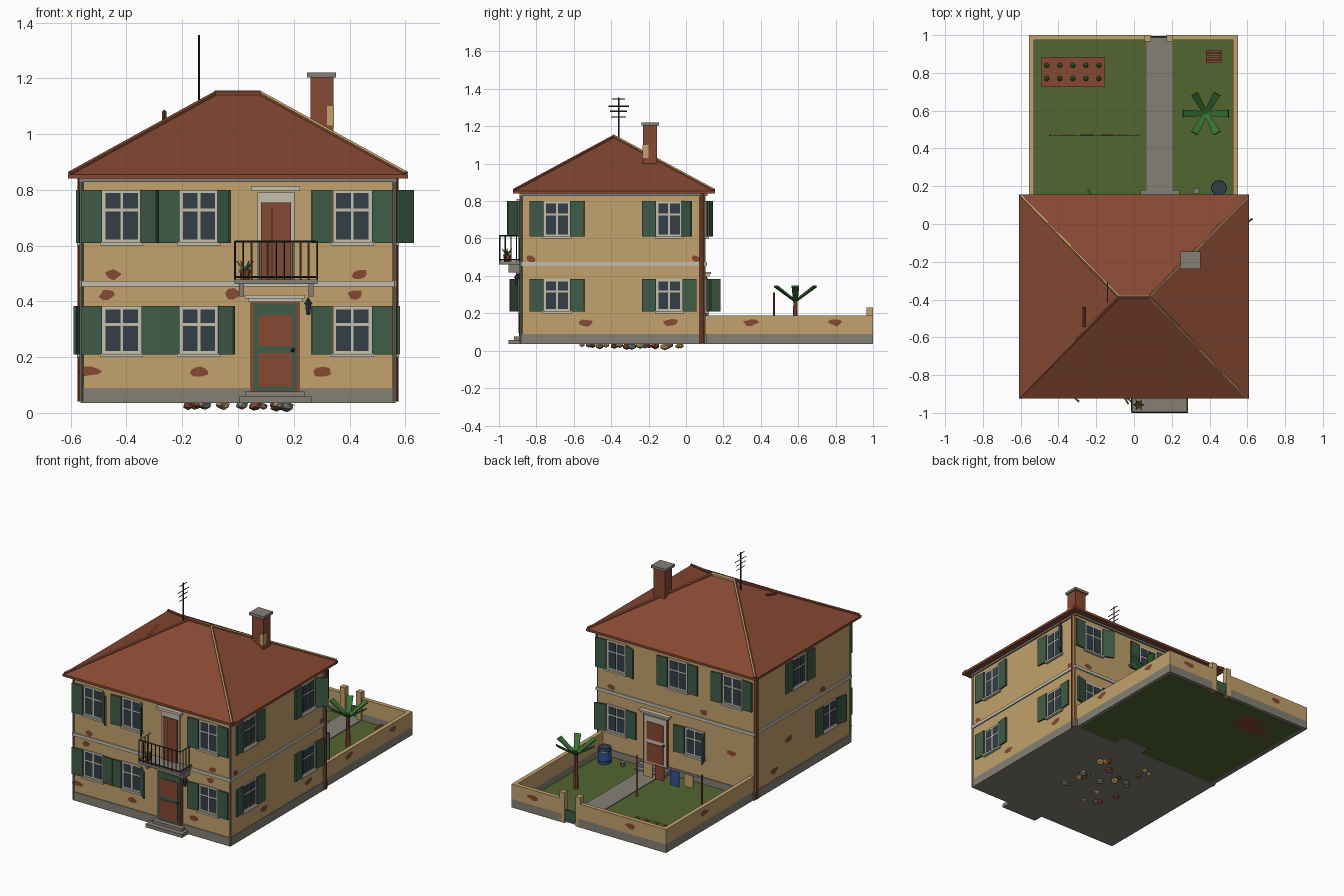
import bpy, bmesh, math, random
from mathutils import Matrix, Vector

if "Cube" in bpy.data.objects:
    bpy.data.objects.remove(bpy.data.objects["Cube"])
random.seed(4)

def srgb(r, g, b):
    f = lambda c: ((c / 255 + 0.055) / 1.055) ** 2.4 if c > 10 else c / 3294
    return (f(r), f(g), f(b), 1)

COLORS = {"stucco": (194, 162, 108), "terracotta": (134, 72, 50), "stone": (132, 128, 118),
          "trim": (198, 191, 174), "shutter_green": (64, 92, 72), "iron": (42, 46, 48),
          "glass": (50, 62, 70), "grass": (82, 102, 48), "blue": (48, 84, 150), "leaf": (56, 112, 50)}
MATS = {}
for n, c in COLORS.items():
    MATS[n] = bpy.data.materials.new(n)
    MATS[n].diffuse_color = srgb(*c)
NAMES = list(COLORS)
parts = {}   # part name -> bmesh
I = Matrix.Identity(4)

def tag(part, mat, make):
    bm = parts.setdefault(part, bmesh.new())
    old = len(bm.faces)
    make(bm)
    bm.faces.ensure_lookup_table()
    for f in bm.faces[old:]:
        f.material_index = NAMES.index(mat)

def box(part, mat, x0, x1, y0, y1, z0, z1, M=I):
    m = M @ Matrix.Translation(((x0 + x1) / 2, (y0 + y1) / 2, (z0 + z1) / 2)) \
        @ Matrix.Diagonal((x1 - x0, y1 - y0, z1 - z0, 1))
    tag(part, mat, lambda bm: bmesh.ops.create_cube(bm, size=1, matrix=m))

def bar(part, mat, p, q, r, n=6, r2=None):
    p, q = Vector(p), Vector(q)
    d = q - p
    m = Matrix.Translation((p + q) / 2) @ d.to_track_quat('Z', 'Y').to_matrix().to_4x4()
    tag(part, mat, lambda bm: bmesh.ops.create_cone(bm, cap_ends=True, segments=n, radius1=r,
        radius2=r if r2 is None else r2, depth=d.length, matrix=m))

def ball(part, mat, c, r, sub=1, squash=1):
    m = Matrix.Translation(c) @ Matrix.Diagonal((1, 1, squash, 1))
    tag(part, mat, lambda bm: bmesh.ops.create_icosphere(bm, subdivisions=sub, radius=r, matrix=m))

# Wall frames: local x runs along the wall, local y points outward, z up
def frame(origin, u, w):
    return Matrix.Translation(origin) @ Matrix((u, w, (0, 0, 1))).transposed().to_4x4()
WALL = {"front": frame((0, -0.88, 0), (1, 0, 0), (0, -1, 0)),
        "back": frame((0, 0.105, 0), (-1, 0, 0), (0, 1, 0)),
        "right": frame((0.56, 0, 0), (0, 1, 0), (1, 0, 0)),
        "left": frame((-0.56, 0, 0), (0, -1, 0), (-1, 0, 0)),
        "yard_right": frame((0.55, 0, 0), (0, 1, 0), (1, 0, 0)),
        "yard_left": frame((-0.557, 0, 0), (0, -1, 0), (-1, 0, 0)),
        "yard_back": frame((0, 1.0, 0), (-1, 0, 0), (0, 1, 0))}

# House body, plinth, band course and cornice
box("house_walls", "stucco", -0.56, 0.56, -0.88, 0.105, 0.08, 0.84)
for name, mat, e, z0, z1 in (("plinth", "stone", 0.005, 0.035, 0.09), ("band_course", "trim", 0.008, 0.453, 0.473),
                             ("cornice", "stone", 0.01, 0.828, 0.845)):
    box(name, mat, -0.56 - e, 0.56 + e, -0.88 - e, 0.105 + e, z0, z1)

# Hip roof with ridge and hip caps
def roof(bm):
    R = [(-0.61, -0.925), (0.61, -0.925), (0.61, 0.155), (-0.61, 0.155)]
    lo = [bm.verts.new((x, y, 0.84)) for x, y in R]
    hi = [bm.verts.new((x, y, 0.855)) for x, y in R]
    a, b = bm.verts.new((-0.08, -0.385, 1.145)), bm.verts.new((0.08, -0.385, 1.145))
    bm.faces.new(lo[::-1])
    for i in range(4):
        j = (i + 1) % 4
        bm.faces.new((lo[i], lo[j], hi[j], hi[i]))
    for f in ((hi[0], hi[1], b, a), (hi[1], hi[2], b), (hi[2], hi[3], a, b), (hi[3], hi[0], a)):
        bm.faces.new(f)
tag("roof", "terracotta", roof)
for s in (-1, 1):
    for y in (-0.918, 0.148):
        bar("roof_caps", "terracotta", (s * 0.602, y, 0.858), (s * 0.08, -0.385, 1.145), 0.01)
bar("roof_caps", "terracotta", (-0.085, -0.385, 1.145), (0.08, -0.385, 1.145), 0.012)
bar("loose_tile", "terracotta", (-0.265, -0.545, 1.05), (-0.265, -0.44, 1.08), 0.008, 4)

# Chimney and aerial
box("chimney", "terracotta", 0.26, 0.343, -0.23, -0.155, 0.96, 1.205)
box("chimney_cap", "stone", 0.247, 0.352, -0.238, -0.145, 1.203, 1.22)
box("chimney_plaster", "stucco", 0.32, 0.345, -0.232, -0.2, 1.03, 1.1)
bar("aerial", "iron", (-0.14, -0.36, 1.1), (-0.14, -0.36, 1.355), 0.004)
for z, h in ((1.345, 0.035), (1.307, 0.055), (1.28, 0.045), (1.25, 0.04)):
    bar("aerial", "iron", (-0.14, -0.36 - h, z), (-0.14, -0.36 + h, z), 0.003, 4)

# Drain pipes
for s in (-1, 1):
    bar("front_pipes", "stone", (s * 0.562, -0.882, 0.04), (s * 0.562, -0.882, 0.84), 0.007, 8)
    bar("back_pipes", "terracotta", (s * 0.562, 0.085, 0.04), (s * 0.562, 0.085, 0.84), 0.014, 8)

# Windows with swung shutters (angles in degrees from the wall)
def window(side, u, upper, left=4, right=4):
    M = WALL[side]
    z0, z1 = (0.61, 0.8) if upper else (0.21, 0.383)
    box("window_frames", "trim", u - 0.07, u + 0.07, -0.01, 0.006, z0, z1, M)
    box("window_sills", "trim", u - 0.077, u + 0.077, 0, 0.018, z0 - 0.01, z0 + 0.002, M)
    zm = z0 + (z1 - z0) * 0.62
    for a, b in ((-0.058, -0.005), (0.005, 0.058)):
        for c, d in ((z0 + 0.012, zm - 0.005), (zm + 0.005, z1 - 0.012)):
            box("window_panes", "glass", u + a, u + b, 0, 0.008, c, d, M)
    for s, ang in ((-1, left), (1, right)):
        t = math.radians(ang)
        H = M @ Matrix.Translation((u + s * 0.071, 0.01, 0)) @ Matrix.Rotation(s * t, 4, 'Z')
        box("shutters", "shutter_green", min(0, s * 0.075), max(0, s * 0.075), -0.005, 0.005, z0, z1, H)

for args in (("front", -0.417, 1, 4, 43), ("front", -0.14, 1, 4, 58), ("front", 0.41, 1),
             ("front", -0.417, 0), ("front", -0.14, 0, 4, 43), ("front", 0.41, 0),
             ("right", -0.69, 1), ("right", -0.09, 1, 4, 50), ("right", -0.69, 0), ("right", -0.09, 0),
             ("back", -0.42, 1, 4, 20), ("back", 0.02, 1), ("back", 0.41, 1),
             ("back", -0.42, 0, 15, 4), ("back", 0.14, 0, 4, 65),
             ("left", 0.35, 1), ("left", 0.66, 0, 4, 12)):
    window(*args)

# Doors (front and back), balcony door
for side, u in (("front", 0.133), ("back", -0.14)):
    M = WALL[side]
    box("door_frame", "terracotta", u - 0.088, u + 0.088, 0, 0.008, 0.075, 0.4, M)
    box("door", "shutter_green" if side == "front" else "trim", u - 0.077, u + 0.077, 0, 0.012, 0.08, 0.39, M)
    for a, b in ((0.095, 0.215), (0.24, 0.352)):
        box("door_panels", "terracotta", u - 0.06, u + 0.06, 0, 0.016, a, b, M)
    ball("door_knob", "iron", M @ Vector((u + 0.064, 0.018, 0.225)), 0.008)
    box("door_lintel", "trim", u - 0.098, u + 0.098, 0, 0.02, 0.398, 0.412, M)
    box("door_lintel", "trim", u - 0.108, u + 0.108, 0, 0.028, 0.41, 0.422, M)
    depth = 0.07 if side == "front" else 0.075
    box("door_steps", "stone", u - 0.13 if side == "front" else u - 0.1, u + 0.13 if side == "front" else u + 0.105,
        0, depth, 0.035, 0.058, M)
    box("door_steps", "stone", u - 0.107, u + 0.107, 0, depth * 0.55, 0.058, 0.076, M)
F = WALL["front"]
box("balcony_door_frame", "trim", 0.07, 0.203, 0, 0.008, 0.47, 0.79, F)
box("balcony_door", "terracotta", 0.083, 0.19, 0, 0.014, 0.47, 0.755, F)
box("balcony_door_seam", "iron", 0.121, 0.124, 0, 0.016, 0.48, 0.74, F)
box("balcony_lintel", "trim", 0.046, 0.222, 0, 0.025, 0.795, 0.812, F)

# Balcony slab, brackets and railing
box("balcony_slab", "stone", -0.013, 0.285, 0, 0.12, 0.462, 0.478, F)
for u in (0.012, 0.262):
    box("balcony_brackets", "stone", u - 0.009, u + 0.009, 0, 0.07, 0.418, 0.463, F)
c = [(-0.011, -0.88), (-0.011, -0.996), (0.283, -0.996), (0.283, -0.88)]
for p, q in zip(c, c[1:]):
    for z in (0.487, 0.615):
        bar("balcony_rails", "iron", (*p, z), (*q, z), 0.004, 4)
posts = [(-0.011 + i * 0.0294, -0.996) for i in range(11)]
posts += [(x, -0.996 + i * 0.03) for x in (-0.011, 0.283) for i in (1, 2, 3)]
for x, y in posts:
    bar("balcony_balusters", "iron", (x, y, 0.478), (x, y, 0.615), 0.0035, 4)
bar("balcony_pot", "terracotta", (0.025, -0.957, 0.478), (0.025, -0.957, 0.515), 0.015, 8, 0.021)
for i in range(6):
    a = i * math.pi / 3
    bar("balcony_plant", "leaf", (0.025, -0.957, 0.51),
        (0.025 + 0.03 * math.cos(a), -0.957 + 0.03 * math.sin(a), 0.545), 0.008, 4, 0.002)

# Wall lantern
bar("lantern_arm", "iron", (0.252, -0.88, 0.41), (0.252, -0.908, 0.405), 0.004)
bar("lantern_body", "glass", (0.252, -0.903, 0.352), (0.252, -0.903, 0.392), 0.008, 6, 0.013)
bar("lantern_cap", "iron", (0.252, -0.903, 0.39), (0.252, -0.903, 0.412), 0.018, 6, 0.003)

# Exposed brick patches as thin irregular plates
def patch(side, u, z, w=0.045, h=0.022):
    def make(bm):
        vs = []
        for i in range(9):
            a, k = i * math.tau / 9, random.uniform(0.65, 1.1)
            vs.append(bm.verts.new(WALL[side] @ Vector((u + w * k * math.cos(a), 0.003, z + h * k * math.sin(a)))))
        bm.faces.new(vs)
    tag("brick_patches", "terracotta", make)
for s, spots in {"front": [(-0.14, 0.15), (0.3, 0.15), (-0.53, 0.15), (-0.47, 0.425), (-0.02, 0.425), (0.42, 0.425),
                           (-0.45, 0.497), (0.435, 0.497)],
                 "right": [(-0.53, 0.15), (-0.08, 0.15), (-0.83, 0.49), (0.055, 0.49)],
                 "back": [(-0.46, 0.5), (0.2, 0.51), (0.4, 0.3)], "left": [(0.25, 0.3), (0.6, 0.49), (0.1, 0.15)],
                 "yard_right": [(0.345, 0.15), (0.8, 0.15)], "yard_left": [(-0.61, 0.15)],
                 "yard_back": [(0.3, 0.14), (-0.4, 0.14)]}.items():
    for u, z in spots:
        patch(s, u, z, *((0.03, 0.022) if z > 0.4 else (0.042, 0.02)))

# Garden walls, gate pillars, lawn and path
for x0, x1, y0, y1 in ((-0.557, -0.53, 0.1, 1), (0.523, 0.55, 0.1, 1), (-0.557, 0.07, 0.973, 1), (0.19, 0.55, 0.973, 1)):
    box("garden_wall", "stucco", x0, x1, y0, y1, 0.09, 0.187)
    box("garden_wall_base", "stone", x0, x1, y0, y1, 0.035, 0.09)
for x in (0.055, 0.171):
    box("gate_pillars", "stucco", x, x + 0.036, 0.965, 1.0, 0.035, 0.23)
box("gate", "shutter_green", 0.091, 0.171, 0.985, 0.993, 0.055, 0.12)
box("lawn", "grass", -0.54, 0.535, 0.1, 0.98, 0.04, 0.047)
box("garden_path", "stone", 0.065, 0.205, 0.1, 0.995, 0.042, 0.052)

# Vegetable bed
box("vegetable_bed", "terracotta", -0.49, -0.157, 0.725, 0.885, 0.04, 0.062)
for i in range(5):
    for y in (0.77, 0.84):
        ball("vegetables", "leaf", (-0.462 + i * 0.069, y, 0.07), 0.015)

# Palm with six flat blades widening to the tip
bar("palm_trunk", "terracotta", (0.38, 0.585, 0.04), (0.38, 0.585, 0.265), 0.016, 7, 0.011)
for i in range(6):
    R = Matrix.Translation((0.38, 0.585, 0.26)) @ Matrix.Rotation(i * math.pi / 3, 4, 'Z')
    def blade(bm):
        v = [bm.verts.new(R @ Vector(p)) for p in ((0, -0.012, 0), (0.122, -0.02, 0.08), (0.122, 0.02, 0.08), (0, 0.012, 0),
                                                   (0, -0.012, 0.009), (0.118, -0.02, 0.088), (0.118, 0.02, 0.088), (0, 0.012, 0.009))]
        for f in ((3, 2, 1, 0), (4, 5, 6, 7), (0, 1, 5, 4), (1, 2, 6, 5), (2, 3, 7, 6), (3, 0, 4, 7)):
            bm.faces.new([v[k] for k in f])
    tag("palm_leaves", "leaf", blade)

# Water barrel, crate, small pot
bar("barrel", "blue", (0.45, 0.19, 0.042), (0.45, 0.19, 0.145), 0.04, 12)
for z in (0.06, 0.125):
    bar("barrel_hoops", "iron", (0.45, 0.19, z), (0.45, 0.19, z + 0.006), 0.042, 12)
bar("barrel_water", "glass", (0.45, 0.19, 0.143), (0.45, 0.19, 0.148), 0.038, 12)
for i in range(4):
    box("crate", "terracotta", 0.38, 0.465, 0.853 + i * 0.018, 0.867 + i * 0.018, 0.08, 0.09)
for x in (0.385, 0.445):
    box("crate", "terracotta", x, x + 0.015, 0.855, 0.92, 0.045, 0.081)
bar("small_pot", "stone", (0.33, 0.175, 0.045), (0.33, 0.175, 0.075), 0.012, 8, 0.017)

# Washing line
for x in (-0.445, 0.022):
    bar("line_posts", "terracotta", (x, 0.47, 0.04), (x, 0.47, 0.31), 0.006)
bar("washing_line", "trim", (-0.445, 0.47, 0.285), (0.022, 0.47, 0.285), 0.002, 4)
for x, m, h in ((-0.06, "stucco", 0.09), (-0.14, "terracotta", 0.09), (-0.25, "blue", 0.1), (-0.35, "stucco", 0.08)):
    box("washing", m, x - 0.032, x + 0.032, 0.467, 0.473, 0.285 - h, 0.285)

# Rubble under the house
for i in range(24):
    x, y, r = random.uniform(-0.18, 0.2), random.uniform(-0.57, 0.03), random.uniform(0.015, 0.026)
    ball("rubble", ("stone", "stucco", "terracotta")[i % 3], (x, y, 0.02 + random.uniform(0, 0.012)), r, 1, 0.75)

# Turn every part into an object
for name, bm in parts.items():
    me = bpy.data.meshes.new(name)
    used = sorted({f.material_index for f in bm.faces})
    for f in bm.faces:
        f.material_index = used.index(f.material_index)
    bm.to_mesh(me)
    bm.free()
    for k in used:
        me.materials.append(MATS[NAMES[k]])
    bpy.context.collection.objects.link(bpy.data.objects.new(name, me))

for m in bpy.data.materials:
    if m.users and not m.is_grease_pencil:
        m.use_nodes = True
        m.node_tree.nodes["Principled BSDF"].inputs["Base Color"].default_value = m.diffuse_color
